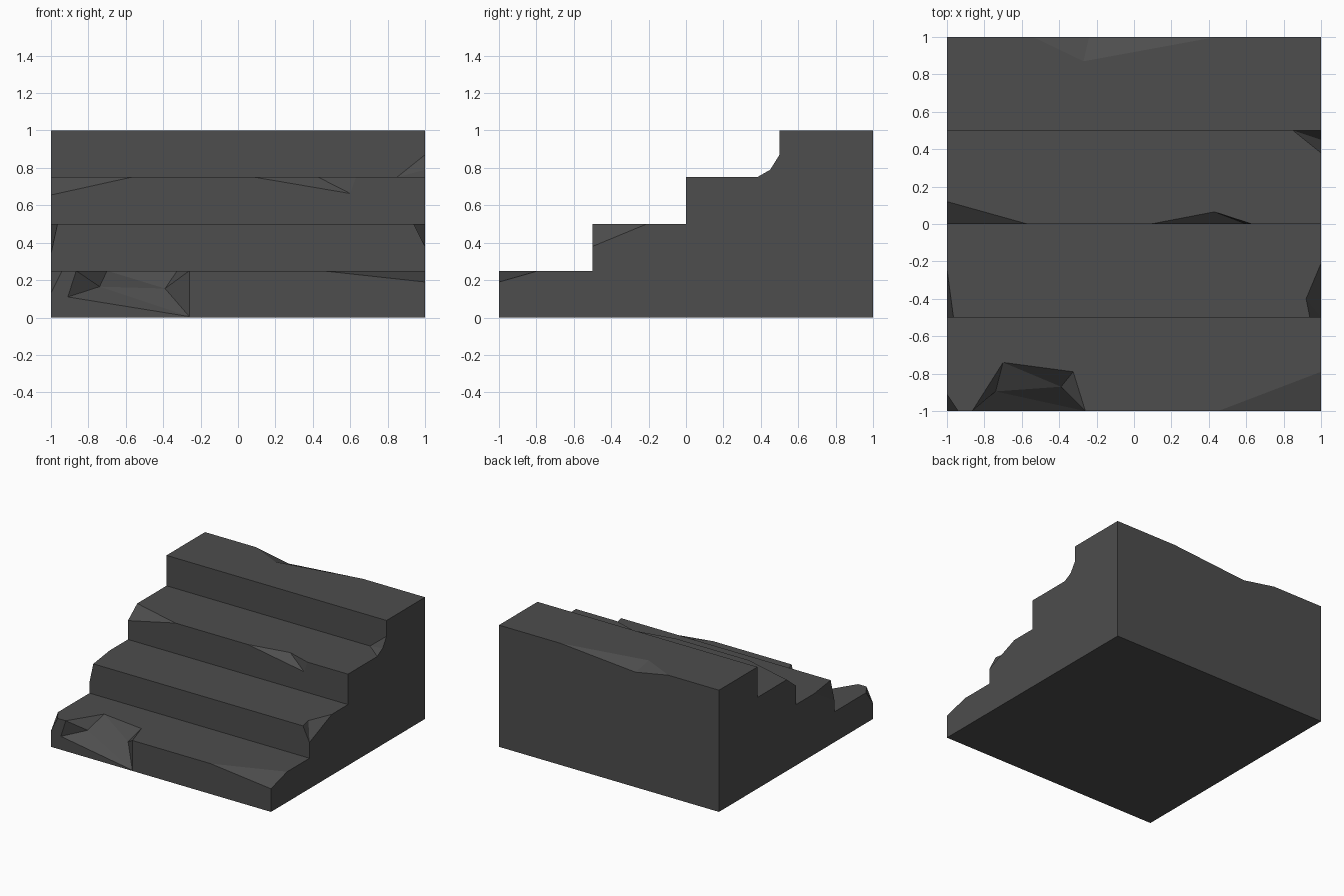
import bpy, bmesh
from mathutils import Vector

if "Cube" in bpy.data.objects:
    bpy.data.objects.remove(bpy.data.objects["Cube"])

stone = bpy.data.materials.new("dark grey stone")
stone.diffuse_color = (0.075, 0.075, 0.075, 1)
stone.use_nodes = True
stone.node_tree.nodes["Principled BSDF"].inputs["Base Color"].default_value = stone.diffuse_color


def make_object(name, bm):
    bmesh.ops.recalc_face_normals(bm, faces=bm.faces[:])
    mesh = bpy.data.meshes.new(name)
    bm.to_mesh(mesh)
    bm.free()
    mesh.materials.append(stone)
    ob = bpy.data.objects.new(name, mesh)
    bpy.context.collection.objects.link(ob)
    return ob


def from_faces(name, points, faces):
    bm = bmesh.new()
    vs = [bm.verts.new(p) for p in points]
    for f in faces:
        bm.faces.new([vs[i] for i in f])
    return make_object(name, bm)


def carve(cutter):
    mod = stairs.modifiers.new("chip", 'BOOLEAN')
    mod.operation = 'DIFFERENCE'
    mod.solver = 'EXACT'
    mod.object = cutter
    bpy.context.view_layer.objects.active = stairs
    bpy.ops.object.modifier_apply(modifier=mod.name)
    bpy.data.objects.remove(cutter)


def chip(inner, outer):
    """Cut a hull; scaling about the inner points only moves its outer sides."""
    pts = [Vector(p) for p in inner + outer]
    pivot = sum(pts[:len(inner)], Vector()) / len(inner)
    bm = bmesh.new()
    for p in pts:
        bm.verts.new(pivot + (p - pivot) * 1.25)
    bmesh.ops.convex_hull(bm, input=bm.verts[:])
    carve(make_object("chip_cutter", bm))


def corner_chip(side, y, z, dx, dy, dz):
    chip([(side - side * dx, y, z), (side, y + dy, z), (side, y, z - dz)],
         [(side, y, z)])


# Four steps as one extruded profile
profile = [(1, 0), (-1, 0)]
for i in range(4):
    profile += [(-1 + i * 0.5, 0.25 * (i + 1)), (-0.5 + i * 0.5, 0.25 * (i + 1))]
bm = bmesh.new()
face = bm.faces.new([bm.verts.new((-1, y, z)) for y, z in profile])
ext = bmesh.ops.extrude_face_region(bm, geom=[face])
bmesh.ops.translate(bm, vec=(2, 0, 0),
                    verts=[v for v in ext["geom"] if isinstance(v, bmesh.types.BMVert)])
stairs = make_object("stairs", bm)

# Broken step corners
corner_chip(-1, -1, 0.25, 0.06, 0.09, 0.12)
corner_chip(1, -1, 0.25, 0.55, 0.21, 0.06)
corner_chip(-1, -0.5, 0.5, 0.035, 0.26, 0.16)
corner_chip(-1, 0, 0.75, 0.43, 0.12, 0.095)
chip([(0.92, -0.4, 0.5), (1, -0.5, 0.38)],
     [(0.94, -0.5, 0.5), (1, -0.21, 0.5), (1, -0.5, 0.5)])

# Chipped edges: third step and top back
chip([(0.43, 0.065, 0.75), (0.6, 0, 0.663)], [(0.09, 0, 0.75), (0.63, 0, 0.75)])
chip([(-0.27, 0.87, 1), (-0.24, 1, 0.945)], [(0.44, 1, 1), (-0.54, 1, 1)])

# Large broken hollow in the bottom step: rim, floor, then rim pushed outward
rim = [(-0.865, -1, 0.25), (-0.91, -1, 0.11), (-0.26, -1, 0.005),
       (-0.26, -1, 0.25), (-0.325, -0.79, 0.25), (-0.7, -0.74, 0.25)]
floor = [(-0.74, -0.895, 0.165), (-0.39, -0.87, 0.155)]
lid = [(x, y - 0.1 * (y == -1), z + 0.1 * (z == 0.25)) for x, y, z in rim]
walls = [(i, (i + 1) % 6, (i + 1) % 6 + 8, i + 8) for i in range(6)]
inside = [(0, 1, 6), (0, 6, 5), (5, 6, 7), (5, 7, 4), (4, 7, 3), (3, 7, 2),
          (1, 2, 6), (2, 7, 6)]
carve(from_faces("hollow_cutter", rim + floor + lid,
                 inside + walls + [(8, 9, 10, 11), (8, 11, 12, 13)]))

# Rubble wedge left in the corner under the top step
from_faces("rubble_wedge",
           [(0.85, 0.5, 0.75), (1, 0.5, 0.75), (1, 0.38, 0.75),
            (1, 0.45, 0.79), (1, 0.5, 0.87)],
           [(0, 2, 3), (0, 3, 4), (0, 1, 2), (0, 4, 1), (1, 3, 2), (1, 4, 3)])
